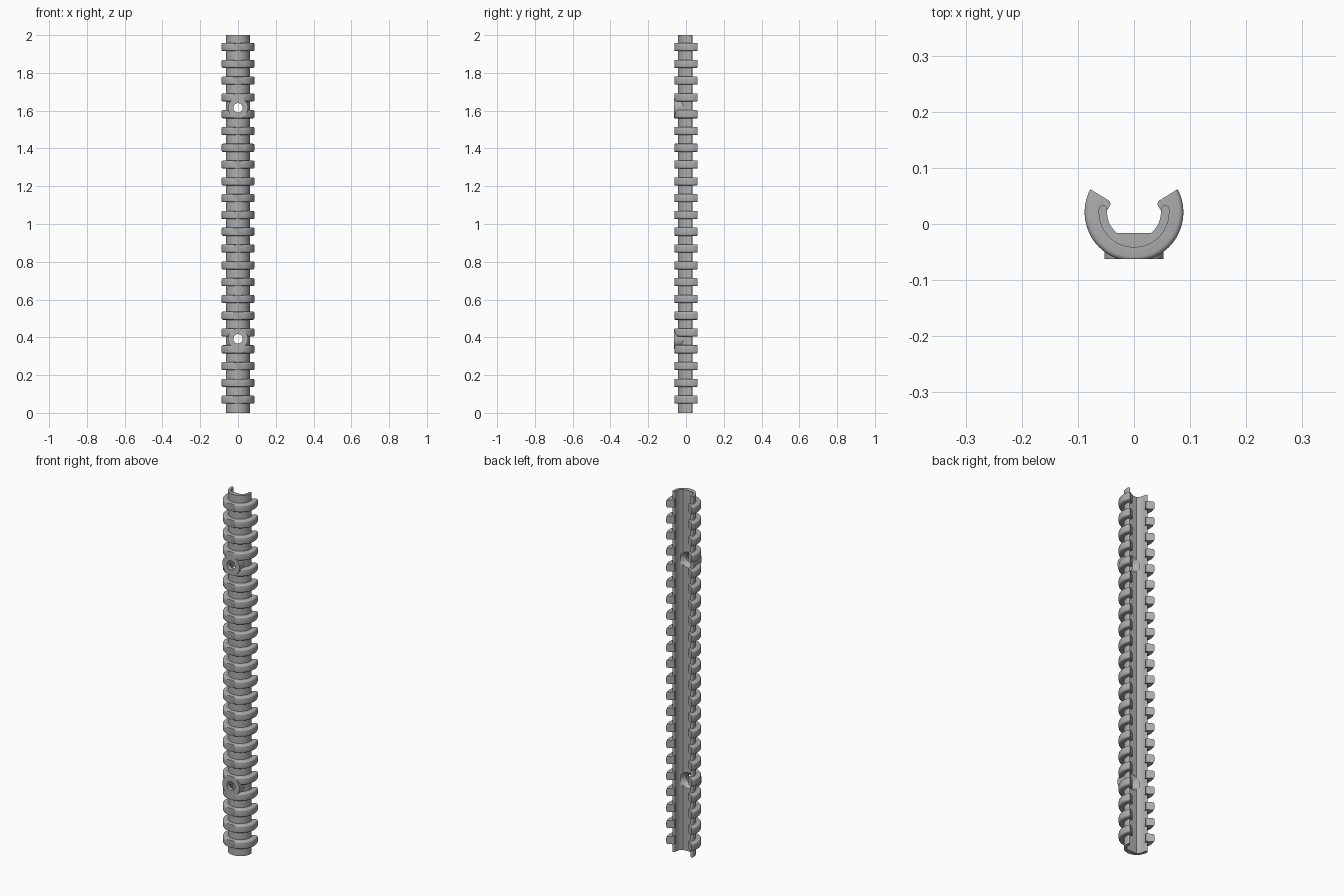
import bpy, bmesh
from math import sin, cos, radians, pi
from mathutils import Matrix, Vector

if "Cube" in bpy.data.objects:
    bpy.data.objects.remove(bpy.data.objects["Cube"])

CY = 0.021            # y of the channel axis
FRONT = -0.062        # flat front plane
RING_R, CORE_R, BORE_R = 0.088, 0.063, 0.048
FLOOR = -0.016        # flat floor of the channel
RING_H, PITCH, FIRST, COUNT = 0.043, 0.0889, 0.07, 22
HOLES = (0.392, 1.615)

grey = bpy.data.materials.new("grey plastic")
grey.use_nodes = True
grey.diffuse_color = (0.42, 0.42, 0.42, 1)
grey.node_tree.nodes["Principled BSDF"].inputs["Base Color"].default_value = (0.42, 0.42, 0.42, 1)


def arc(r, start, end, steps, x=0, y=CY):
    """Points on an arc, angles in degrees."""
    angles = [radians(start + (end - start) * i / steps) for i in range(steps + 1)]
    return [(x + r * cos(a), y + r * sin(a)) for a in angles]


def prism(bm, points, z0, z1):
    """Extrude a closed outline upward and return its side walls' outline verts."""
    face = bm.faces.new([bm.verts.new((x, y, z0)) for x, y in points])
    new = bmesh.ops.extrude_face_region(bm, geom=[face])["geom"]
    bmesh.ops.translate(bm, vec=(0, 0, z1 - z0),
                        verts=[g for g in new if isinstance(g, bmesh.types.BMVert)])


def finish(bm, name):
    bmesh.ops.recalc_face_normals(bm, faces=bm.faces)
    mesh = bpy.data.meshes.new(name)
    bm.to_mesh(mesh)
    bm.free()
    mesh.materials.append(grey)
    obj = bpy.data.objects.new(name, mesh)
    bpy.context.collection.objects.link(obj)
    return obj


def combine(target, tool, operation):
    """Apply a boolean and discard the tool."""
    mod = target.modifiers.new(operation.lower(), "BOOLEAN")
    mod.operation, mod.object, mod.solver = operation, tool, "EXACT"
    bpy.context.view_layer.objects.active = target
    bpy.ops.object.modifier_apply(modifier=mod.name)
    bpy.data.objects.remove(tool)


def rod(bm, x, z, y0, y1, r0, r1):
    """Cylinder or cone along y, radius r0 at y0 and r1 at y1."""
    place = Matrix.Translation((x, (y0 + y1) / 2, z)) @ Matrix.Rotation(-pi / 2, 4, "X")
    bmesh.ops.create_cone(bm, cap_ends=True, segments=48, radius1=r0, radius2=r1,
                          depth=y1 - y0, matrix=place)


# Channel core: a C-shaped section with rounded lips and a flat floor
bm = bmesh.new()
mid, lip = (CORE_R + BORE_R) / 2, (CORE_R - BORE_R) / 2
outer = arc(CORE_R, 185, 355, 48)
right_lip = arc(lip, 0, 180, 8, mid, CY + 0.005)
inner = [(x, max(y, FLOOR)) for x, y in arc(BORE_R, 355, 185, 48)]
flat = [p for p in inner if p[1] <= FLOOR]
inner = [p for p in inner if p[1] > FLOOR or p in (flat[0], flat[-1])]
left_lip = arc(lip, 0, 180, 8, -mid, CY + 0.005)
prism(bm, outer + right_lip + inner + left_lip, 0, 2)
body = finish(bm, "ribbed_channel")

# Ribs: open rings with rounded outer edges, trimmed flat at the front
bm = bmesh.new()
tip = [(0.046, 0.0215), (0.0425, 0.018), (0.042, 0.013), (0.046, 0.006)]
right_tip = [(x, CY + y) for x, y in tip]
left_tip = [(-x, y) for x, y in reversed(right_tip)]
outline = arc(RING_R, 152.2, 387.8, 64) + right_tip + arc(mid, 355, 185, 40) + left_tip
prism(bm, outline, 0, RING_H)
on_rim = lambda v: (v.co.xy - Vector((0, CY))).length > RING_R - 1e-4
rim = [e for e in bm.edges if all(on_rim(v) for v in e.verts)
       and abs(e.verts[0].co.z - e.verts[1].co.z) < 1e-5]
bmesh.ops.bevel(bm, geom=rim, offset=0.009, segments=4, profile=0.5, affect="EDGES")
cut = bmesh.ops.bisect_plane(bm, geom=bm.verts[:] + bm.edges[:] + bm.faces[:],
                             plane_co=(0, FRONT, 0), plane_no=(0, -1, 0), clear_outer=True)
bmesh.ops.holes_fill(bm, edges=[e for e in bm.edges if e.is_boundary], sides=0)
rib = bm.verts[:] + bm.edges[:] + bm.faces[:]
for i in range(1, COUNT):
    copy = bmesh.ops.duplicate(bm, geom=rib)["geom"]
    bmesh.ops.translate(bm, vec=(0, 0, i * PITCH),
                        verts=[g for g in copy if isinstance(g, bmesh.types.BMVert)])
bmesh.ops.translate(bm, vec=(0, 0, FIRST - RING_H / 2), verts=bm.verts)
combine(body, finish(bm, "ribs"), "UNION")

# Round screw bosses on the front, hollowed so they end inside the core wall
bm = bmesh.new()
for z in HOLES:
    rod(bm, 0, z, FRONT - 0.0003, 0, 0.053, 0.053)
bosses = finish(bm, "bosses")
bm = bmesh.new()
prism(bm, arc(mid, 0, 354, 59), -0.1, 2.1)
combine(bosses, finish(bm, "boss_hollow"), "DIFFERENCE")
combine(body, bosses, "UNION")

# Screw holes, countersunk from inside the channel
for y0, y1, r0, r1 in ((-0.1, 0.02, 0.025, 0.025), (-0.046, -0.008, 0.02, 0.05)):
    bm = bmesh.new()
    for z in HOLES:
        rod(bm, 0, z, y0, y1, r0, r1)
    combine(body, finish(bm, "hole_cutter"), "DIFFERENCE")

# Smooth shading with sharp edges kept
bpy.ops.object.select_all(action="DESELECT")
body.select_set(True)
bpy.context.view_layer.objects.active = body
bpy.ops.object.shade_smooth_by_angle(angle=radians(30))
